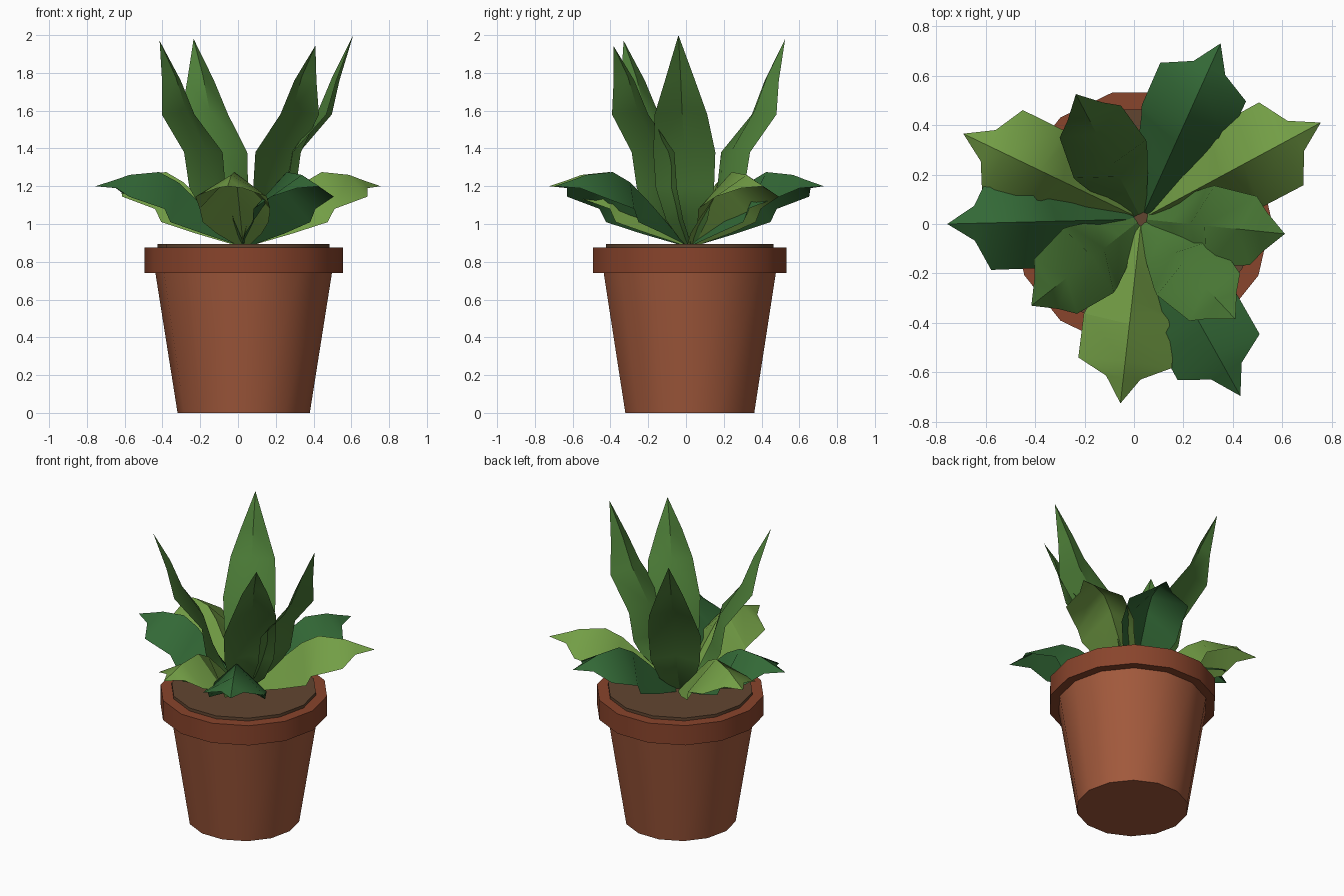
import bpy, bmesh, math

if "Cube" in bpy.data.objects:
    bpy.data.objects.remove(bpy.data.objects["Cube"])

CX, CY = 0.03, 0.02  # pot axis


def material(name, rgb):
    m = bpy.data.materials.new(name)
    m.diffuse_color = (*rgb, 1)
    m.use_nodes = True
    m.node_tree.nodes["Principled BSDF"].inputs["Base Color"].default_value = m.diffuse_color
    return m


CLAY = material("clay", (0.36, 0.10, 0.045))
RIM = material("rim_clay", (0.25, 0.058, 0.025))
SOIL = material("soil", (0.12, 0.06, 0.03))
LIGHT = material("light_leaf", (0.17, 0.34, 0.06))
DARK = material("dark_leaf", (0.033, 0.14, 0.037))
MID = material("tall_leaf", (0.075, 0.21, 0.04))


def finish(name, bm, mat, angle):
    me = bpy.data.meshes.new(name)
    bm.to_mesh(me)
    bm.free()
    me.materials.append(mat)
    ob = bpy.data.objects.new(name, me)
    bpy.context.collection.objects.link(ob)
    bpy.ops.object.select_all(action='DESELECT')
    ob.select_set(True)
    bpy.context.view_layer.objects.active = ob
    bpy.ops.object.shade_smooth_by_angle(angle=math.radians(angle))


def lathe(name, profile, mat, sides=14, cap_bottom=False, cap_top=False):
    """Revolve (radius, z) points around the pot axis."""
    bm = bmesh.new()
    rings = []
    for r, z in profile:
        rings.append([bm.verts.new((CX + r * math.cos(2 * math.pi * i / sides),
                                    CY + r * math.sin(2 * math.pi * i / sides), z))
                      for i in range(sides)])
    for a, b in zip(rings, rings[1:]):
        for i in range(sides):
            j = (i + 1) % sides
            bm.faces.new((a[i], a[j], b[j], b[i]))
    if cap_bottom:
        bm.faces.new(rings[0][::-1])
    if cap_top:
        bm.faces.new(rings[-1])
    finish(name, bm, mat, 30)


def leaf(name, tip_x, tip_y, tip_z, rows, mat, angle):
    """Folded leaf. Rows: edge reach (fraction), half width, rib reach, rib z, edge z."""
    dx, dy = tip_x - CX, tip_y - CY
    length = math.hypot(dx, dy)
    ux, uy = dx / length, dy / length
    bm = bmesh.new()

    def point(f, side, z):
        return bm.verts.new((CX + ux * f * length - uy * side,
                             CY + uy * f * length + ux * side, z))
    strips = [(point(f, -w, ze), point(fr, 0, zr), point(f, w, ze))
              for f, w, fr, zr, ze in rows]
    for a, b in zip(strips, strips[1:]):
        bm.faces.new((a[0], a[1], b[1], b[0]))
        bm.faces.new((a[1], a[2], b[2], b[1]))
    tip = point(1, 0, tip_z)
    a = strips[-1]
    bm.faces.new((a[0], a[1], tip))
    bm.faces.new((a[1], a[2], tip))
    finish(name, bm, mat, angle)


# Pot, overhanging rim and soil disc
lathe("pot_body", [(0.35, 0), (0.468, 0.745)], CLAY, cap_bottom=True)
lathe("pot_rim", [(0.46, 0.74), (0.525, 0.74), (0.525, 0.875), (0.45, 0.875)], RIM)
lathe("soil", [(0.455, 0.86), (0.455, 0.895)], SOIL, cap_top=True)

# Low spreading leaves with a raised midrib
low_rows = [(0.03, 0.03, 0.03, 0.89, 0.885), (0.28, 0.12, 0.28, 1.10, 0.95),
            (0.50, 0.175, 0.44, 1.22, 1.01), (0.54, 0.188, 0.57, 1.275, 1.08),
            (0.78, 0.19, 0.77, 1.26, 1.145), (0.86, 0.07, 0.86, 1.235, 1.19)]
low_tips = [(0.755, 0.41, LIGHT), (0.35, 0.73, DARK), (-0.69, 0.365, LIGHT),
            (-0.755, 0.0, DARK), (-0.055, -0.725, LIGHT), (0.43, -0.695, DARK)]
for i, (x, y, mat) in enumerate(low_tips):
    leaf(f"low_leaf_{i + 1}", x, y, 1.2, low_rows, mat, 30)

# Tall upright leaves, ribs set inward of the edges
tall_rows = [(0.03, 0.03, 0.03, 0.89, 0.89), (0.27, 0.11, 0.20, 1.03, 1.02),
             (0.43, 0.155, 0.34, 1.2, 1.19), (0.48, 0.165, 0.44, 1.39, 1.38),
             (0.78, 0.14, 0.68, 1.6, 1.58), (0.86, 0.08, 0.81, 1.78, 1.76)]
tall_tips = [(0.61, -0.04, 2.0), (-0.235, 0.525, 1.98), (-0.415, -0.33, 1.97), (0.41, -0.385, 1.945)]
for i, (x, y, z) in enumerate(tall_tips):
    leaf(f"tall_leaf_{i + 1}", x, y, z, tall_rows, MID, 30)
